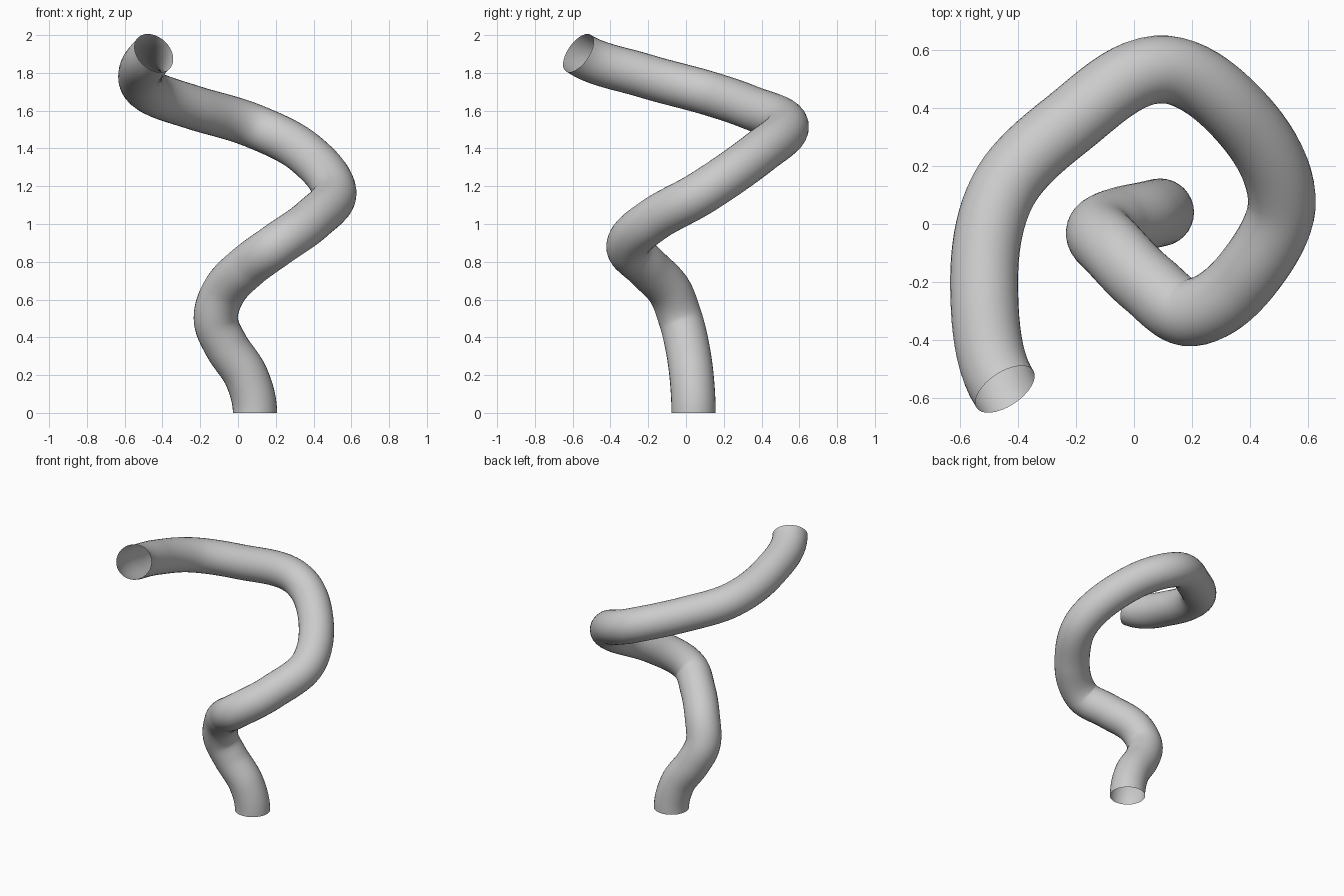
import bpy
from mathutils import Vector

if "Cube" in bpy.data.objects:
    bpy.data.objects.remove(bpy.data.objects["Cube"])

# Centre line of the widening spiral tube
path = [Vector(p) for p in (
    (0.09, 0.04, 0.0), (0.045, 0.03, 0.19), (-0.065, 0.005, 0.36),
    (-0.118, -0.03, 0.50), (-0.07, -0.09, 0.65), (0.05, -0.21, 0.775),
    (0.20, -0.305, 0.885), (0.39, -0.175, 1.02), (0.51, 0.09, 1.17),
    (0.35, 0.39, 1.38), (0.08, 0.533, 1.52), (-0.23, 0.345, 1.615),
    (-0.455, 0.11, 1.695), (-0.517, -0.22, 1.785), (-0.445, -0.57, 1.905))]

curve = bpy.data.curves.new("spiral_tube", 'CURVE')
curve.dimensions = '3D'
curve.resolution_u = 10
curve.bevel_depth = 0.117
curve.bevel_resolution = 14
curve.use_fill_caps = False  # open pipe ends
spline = curve.splines.new('BEZIER')
spline.bezier_points.add(len(path) - 1)

# Smooth tangents; the ends are cut level at the base and tilted at the top
last = len(path) - 1
for i, (bp, p) in enumerate(zip(spline.bezier_points, path)):
    if i == 0:
        t = Vector((0, 0, 1))
    elif i == last:
        t = Vector((0.48, -0.72, 0.50)).normalized()
    else:
        t = (path[i + 1] - path[i - 1]).normalized()
    before = (p - path[max(i - 1, 0)]).length / 3
    after = (path[min(i + 1, last)] - p).length / 3
    bp.co = p
    bp.handle_left_type = bp.handle_right_type = 'FREE'
    bp.handle_left = p - t * (before or 0.05)
    bp.handle_right = p + t * (after or 0.05)

tube = bpy.data.objects.new("spiral_tube", curve)
bpy.context.collection.objects.link(tube)

# Turn the swept curve into a smooth mesh
bpy.context.view_layer.objects.active = tube
tube.select_set(True)
bpy.ops.object.convert(target='MESH')
bpy.ops.object.shade_smooth()
